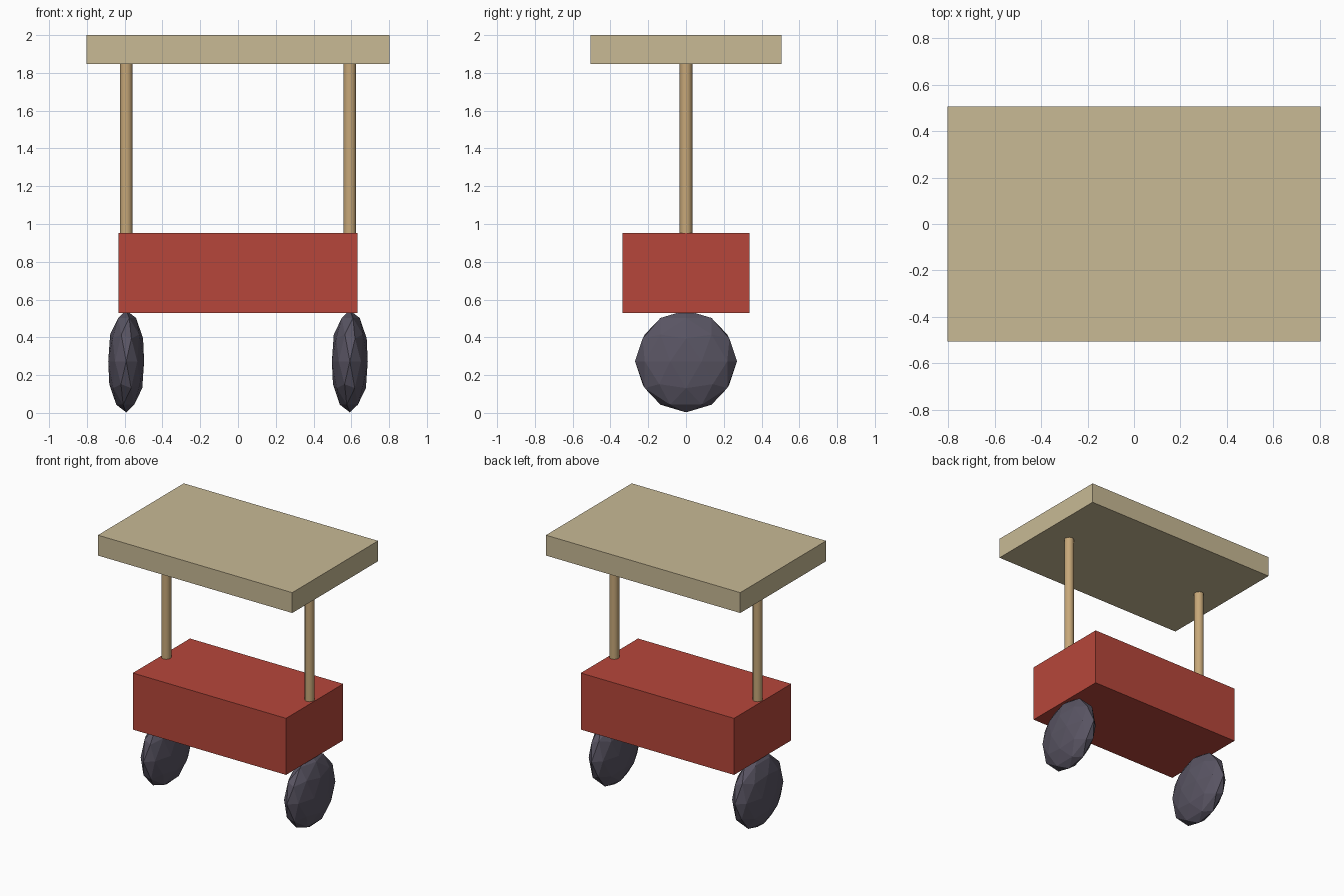
import bpy

default_cube = bpy.data.objects.get("Cube")
if default_cube:
    bpy.data.objects.remove(default_cube, do_unlink=True)


def make_material(name, colour):
    mat = bpy.data.materials.new(name)
    mat.use_nodes = True
    rgba = (*colour, 1.0)
    mat.diffuse_color = rgba
    mat.node_tree.nodes["Principled BSDF"].inputs["Base Color"].default_value = rgba
    return mat


def finish(name, mat):
    obj = bpy.context.object
    obj.name = name
    obj.data.materials.append(mat)
    return obj


def box(name, size, bottom, mat):
    bpy.ops.mesh.primitive_cube_add(size=1, location=(0, 0, bottom + size[2] / 2))
    obj = finish(name, mat)
    obj.scale = size
    return obj


red = make_material("red paint", (0.47, 0.062, 0.043))
cream = make_material("cream canopy", (0.58, 0.49, 0.30))
wood = make_material("tan wood", (0.57, 0.39, 0.19))
rubber = make_material("dark grey rubber", (0.10, 0.09, 0.125))

# Cart body and flat roof
body_bottom, body_top, roof_bottom = 0.53, 0.952, 1.848
box("cart_body", (1.265, 0.674, body_top - body_bottom), body_bottom, red)
box("roof", (1.604, 1.012, 2 - roof_bottom), roof_bottom, cream)

# One post and one faceted wheel at each end
wheel_radius = 0.27
for side, x in (("left", 0.592), ("right", -0.592)):
    bpy.ops.mesh.primitive_cylinder_add(
        vertices=12, radius=0.034, depth=roof_bottom - body_top,
        location=(x, 0, (roof_bottom + body_top) / 2))
    finish(side + "_post", wood)
    bpy.ops.object.shade_smooth_by_angle(angle=0.7)

    bpy.ops.mesh.primitive_ico_sphere_add(
        subdivisions=2, radius=wheel_radius, location=(x, 0, wheel_radius + 0.003))
    wheel = finish(side + "_wheel", rubber)
    wheel.scale.x = 0.37
